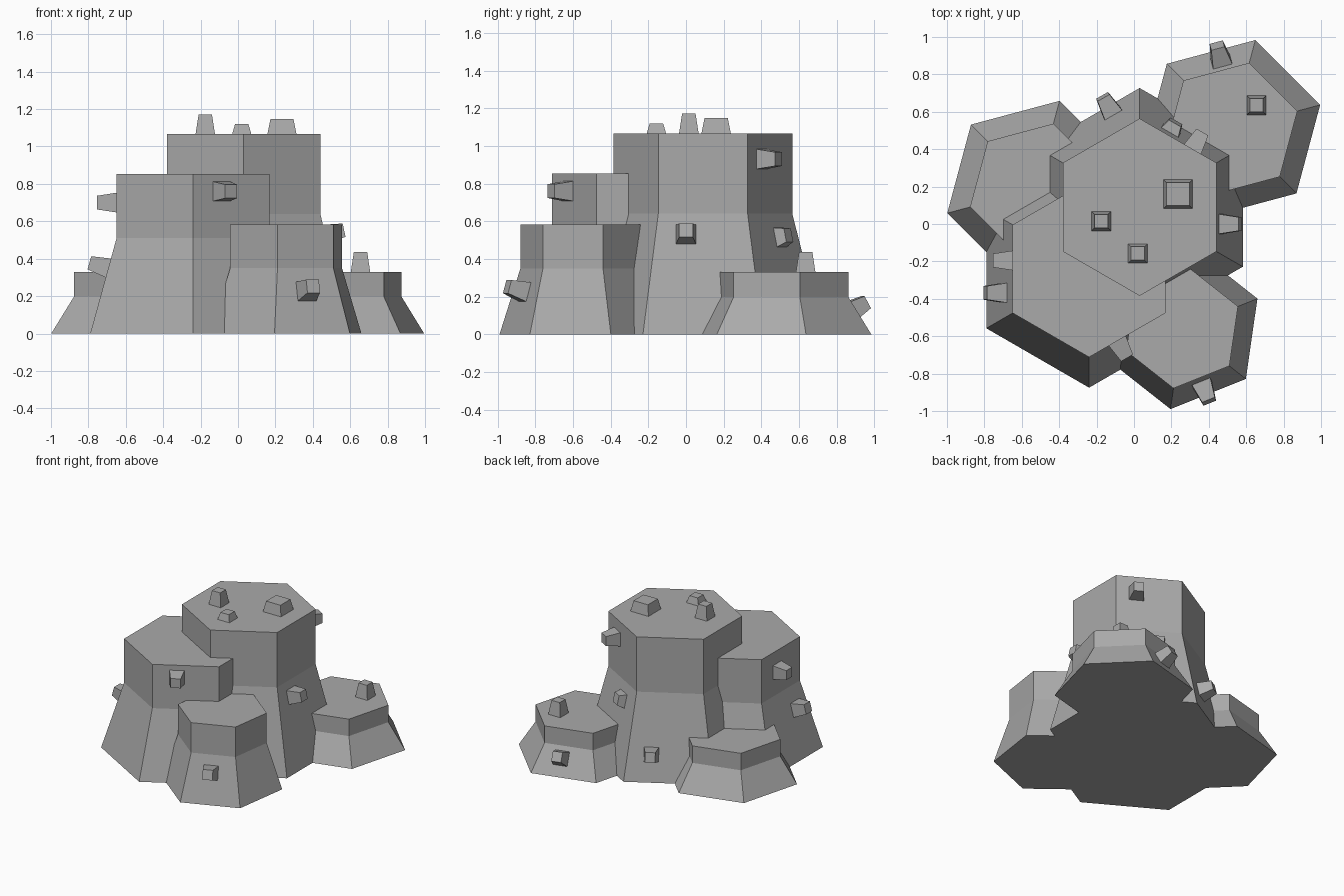
import bpy, bmesh
from math import sin, cos, atan2, radians, pi, sqrt
from mathutils import Vector, Matrix

if "Cube" in bpy.data.objects:
    bpy.data.objects.remove(bpy.data.objects["Cube"])

# Dark grey rock
ROCK = bpy.data.materials.new("rock")
ROCK.diffuse_color = (0.4, 0.4, 0.4, 1)
ROCK.use_nodes = True
ROCK.node_tree.nodes["Principled BSDF"].inputs["Base Color"].default_value = ROCK.diffuse_color


def loft(name, sides, angle, rings, matrix):
    """Closed solid through regular polygons; rings are (radius, height)."""
    bm = bmesh.new()
    loops = []
    for r, z in rings:
        loops.append([bm.verts.new((r * cos(angle + 2 * pi * i / sides),
                                    r * sin(angle + 2 * pi * i / sides), z))
                      for i in range(sides)])
    for a, b in zip(loops, loops[1:]):
        for i in range(sides):
            j = (i + 1) % sides
            bm.faces.new((a[i], a[j], b[j], b[i]))
    bm.faces.new(loops[0][::-1])
    bm.faces.new(loops[-1])
    bm.transform(matrix)
    bm.normal_update()
    mesh = bpy.data.meshes.new(name)
    bm.to_mesh(mesh)
    bm.free()
    mesh.materials.append(ROCK)
    obj = bpy.data.objects.new(name, mesh)
    bpy.context.collection.objects.link(obj)
    return obj


def stone(name, pos, normal, tangent, size, height):
    """Small tapered square block standing on a surface."""
    x = tangent.cross(normal)
    m = Matrix((x, tangent, normal)).transposed().to_4x4()
    m.translation = pos
    base, top = size / sqrt(2), (size - 0.034) / sqrt(2)
    loft(name, 4, pi / 4, [(base, -0.005), (top, height)], m)


# Flared hexagonal rock columns: x, y, top radius, base radius, height, angle
COLUMNS = {
    "main_column": (0.03, 0.09, 0.474, 0.637, 1.067, 30),
    "front_left_column": (-0.24, -0.24, 0.472, 0.635, 0.853, 30),
    "front_right_column": (0.257, -0.56, 0.322, 0.434, 0.583, 21.8),
    "back_right_column": (0.522, 0.51, 0.364, 0.49, 0.33, 15),
    "back_left_column": (-0.525, 0.185, 0.364, 0.49, 0.33, 15),
}
WAIST = 0.6
for name, (x, y, rt, rb, h, ang) in COLUMNS.items():
    loft(name, 6, radians(ang), [(rb, 0), (rt, h * WAIST), (rt, h)],
         Matrix.Translation((x, y, 0)))

# Stones on column tops: column, x, y, size, height
TOP_STONES = [
    ("main_column", -0.175, 0.015, 0.105, 0.105),
    ("main_column", 0.02, -0.157, 0.105, 0.053),
    ("main_column", 0.235, 0.16, 0.157, 0.08),
    ("back_right_column", 0.655, 0.635, 0.105, 0.107),
]
for i, (col, x, y, size, height) in enumerate(TOP_STONES):
    stone(f"top_stone_{i + 1}", Vector((x, y, COLUMNS[col][4])),
          Vector((0, 0, 1)), Vector((0, 1, 0)), size, height)

# Stones on column sides: column, face direction, sideways offset, z, height
SIDE_STONES = [
    ("main_column", 0, -0.09, 0.53, 0.105),
    ("main_column", 60, -0.09, 0.93, 0.105),
    ("main_column", 60, 0.06, 0.515, 0.053),
    ("main_column", 120, -0.125, 0.20, 0.105),
    ("front_left_column", 180, -0.045, 0.70, 0.105),
    ("front_left_column", 180, 0.128, 0.35, 0.105),
    ("front_left_column", 300, -0.062, 0.76, 0.105),
    ("front_right_column", -68.2, -0.01, 0.225, 0.105),
    ("back_right_column", 105, -0.04, 0.12, 0.105),
]
for i, (col, face, side, z, height) in enumerate(SIDE_STONES):
    x, y, rt, rb, h, _ = COLUMNS[col]
    a_top, a_base = rt * cos(pi / 6), rb * cos(pi / 6)
    waist, az = h * WAIST, radians(face)
    sloped = z < waist
    tilt = atan2(a_base - a_top, waist) if sloped else 0
    dist = a_top + ((a_base - a_top) * (1 - z / waist) if sloped else 0)
    out = Vector((cos(az), sin(az), 0))
    tangent = Vector((-sin(az), cos(az), 0))
    normal = out * cos(tilt) + Vector((0, 0, sin(tilt)))
    pos = Vector((x, y, z)) + out * dist + tangent * side
    stone(f"side_stone_{i + 1}", pos, normal, tangent, 0.107, height)
